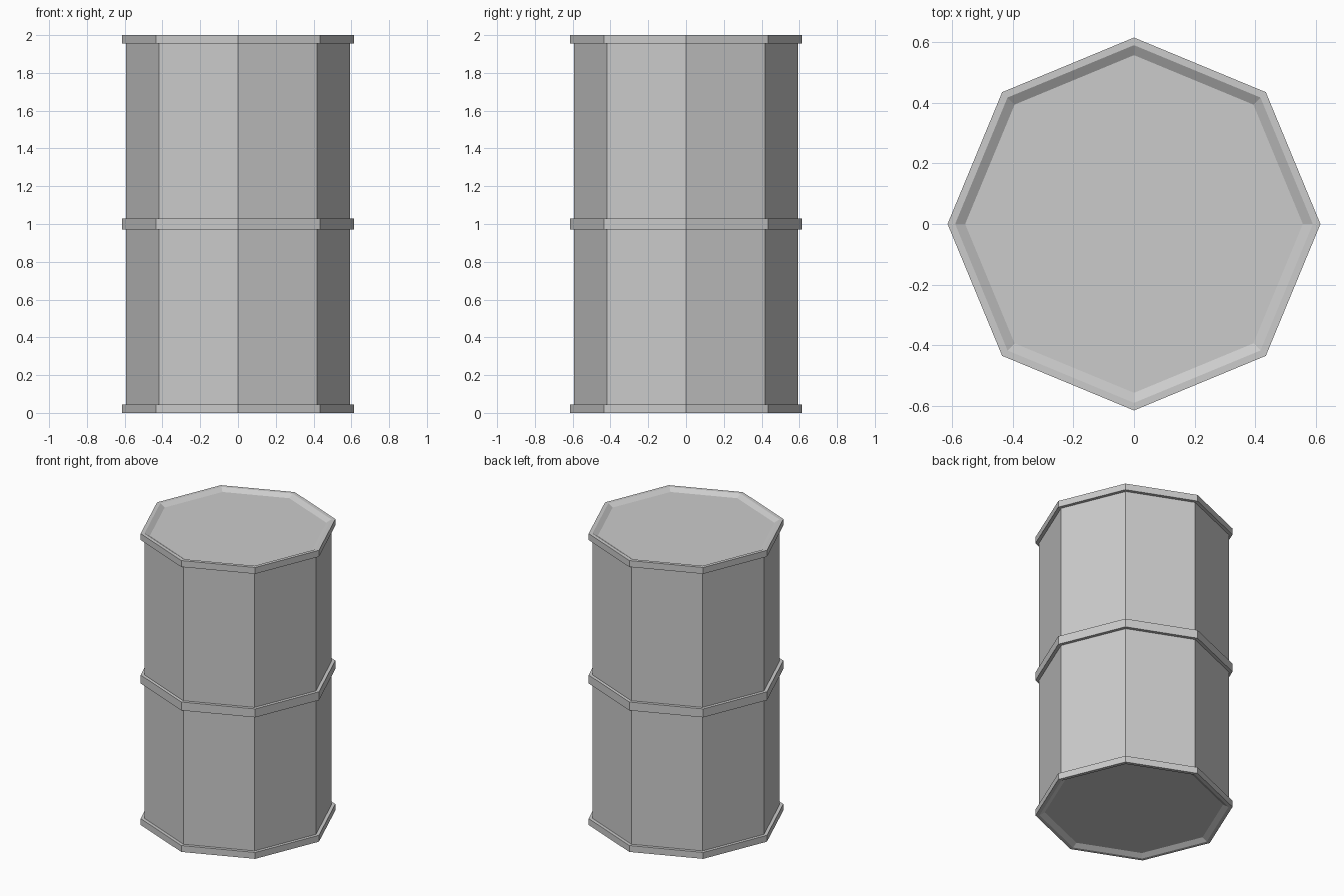
import bpy, bmesh
from math import cos, sin, tau

if "Cube" in bpy.data.objects:
    bpy.data.objects.remove(bpy.data.objects["Cube"])

SIDES = 8
BODY_R, HOOP_R, LID_R = 0.592, 0.615, 0.557


def lathe(name, profile):
    """Revolve an (r, z) profile into an eight-sided solid with capped ends."""
    bm = bmesh.new()
    rings = [[bm.verts.new((r * cos(tau * i / SIDES), r * sin(tau * i / SIDES), z))
              for i in range(SIDES)] for r, z in profile]
    for low, high in zip(rings, rings[1:]):
        for i in range(SIDES):
            j = (i + 1) % SIDES
            bm.faces.new((low[i], low[j], high[j], high[i]))
    bm.faces.new(rings[0][::-1])
    bm.faces.new(rings[-1])
    bmesh.ops.recalc_face_normals(bm, faces=bm.faces)
    mesh = bpy.data.meshes.new(name)
    bm.to_mesh(mesh)
    bm.free()
    obj = bpy.data.objects.new(name, mesh)
    bpy.context.collection.objects.link(obj)
    return obj


# Lower half of the drum: recessed base, bottom hoop, wall, middle hoop
half = [
    (LID_R, 0.02), (BODY_R - 0.002, 0.0),
    (HOOP_R, 0.0), (HOOP_R, 0.044), (BODY_R, 0.044),
    (BODY_R, 0.971), (HOOP_R, 0.971),
]

# Upper half mirrors the lower one, ending in the recessed lid
lathe("barrel", half + [(r, 2.0 - z) for r, z in reversed(half)])
